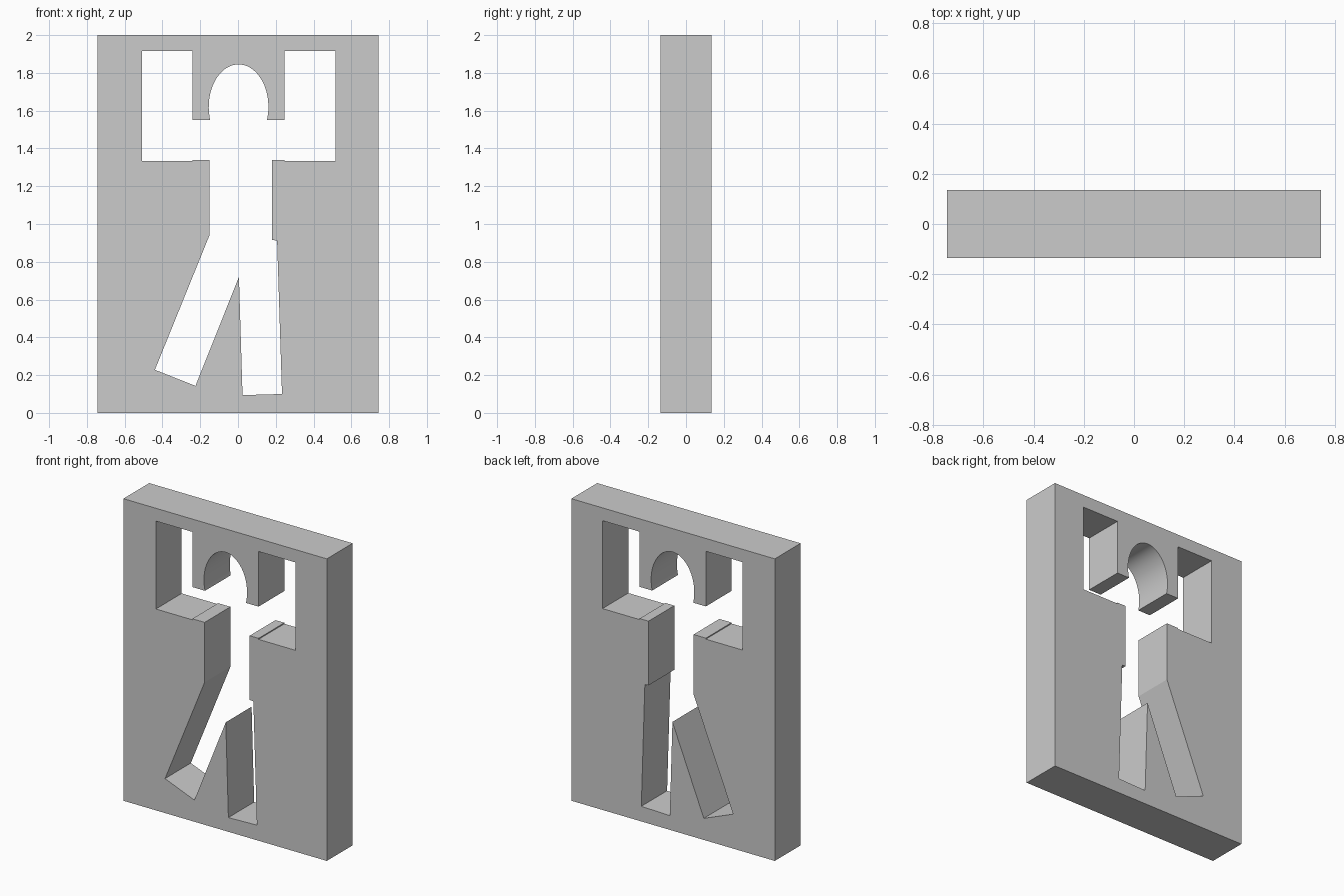
import bpy, bmesh, math

if "Cube" in bpy.data.objects:
    bpy.data.objects.remove(bpy.data.objects["Cube"])

HALF_W, HALF_D, HEIGHT = 0.745, 0.135, 2.0

# Rounded head: elliptical arc open at the neck, left to right
CX, CZ, RX, RZ, NECK_Z = 0.003, 1.62, 0.158, 0.225, 1.55
dip = math.asin((CZ - NECK_Z) / RZ)
STEPS = 40
head = []
for i in range(STEPS + 1):
    a = math.pi + dip - (math.pi + 2 * dip) * i / STEPS
    head.append((CX + RX * math.cos(a), CZ + RZ * math.sin(a)))

# Figure-shaped opening: left arm, head, right arm, body and legs
left_arm = [(-0.15, 1.34), (-0.24, 1.34), (-0.24, 1.333), (-0.507, 1.333),
            (-0.507, 1.915), (-0.24, 1.915), (-0.24, NECK_Z)]
right_arm = [(0.245, NECK_Z), (0.245, 1.915), (0.517, 1.915),
             (0.517, 1.333), (0.245, 1.333), (0.245, 1.34), (0.18, 1.34)]
legs = [(0.18, 0.915), (0.207, 0.913), (0.233, 0.1), (0.024, 0.094),
        (0.005, 0.72), (-0.225, 0.143), (-0.44, 0.228), (-0.15, 0.943)]
opening = left_arm + head + right_arm + legs
border = [(-HALF_W, 0), (HALF_W, 0), (HALF_W, HEIGHT), (-HALF_W, HEIGHT)]


def add_loop(bm, points):
    verts = [bm.verts.new((x, -HALF_D, z)) for x, z in points]
    return [bm.edges.new((v, verts[(i + 1) % len(verts)]))
            for i, v in enumerate(verts)]


# Panel: fill between border and opening, then extrude to thickness
bm = bmesh.new()
edges = add_loop(bm, border) + add_loop(bm, opening)
bmesh.ops.triangle_fill(bm, use_beauty=True, use_dissolve=False, edges=edges)
result = bmesh.ops.extrude_face_region(bm, geom=bm.faces[:], use_keep_orig=True)
moved = [g for g in result["geom"] if isinstance(g, bmesh.types.BMVert)]
bmesh.ops.translate(bm, verts=moved, vec=(0, 2 * HALF_D, 0))
bmesh.ops.recalc_face_normals(bm, faces=bm.faces[:])
mesh = bpy.data.meshes.new("cutout_panel")
bm.to_mesh(mesh)
bm.free()

panel = bpy.data.objects.new("cutout_panel", mesh)
bpy.context.collection.objects.link(panel)
bpy.context.view_layer.objects.active = panel
panel.select_set(True)
bpy.ops.object.shade_smooth_by_angle(angle=math.radians(20))
